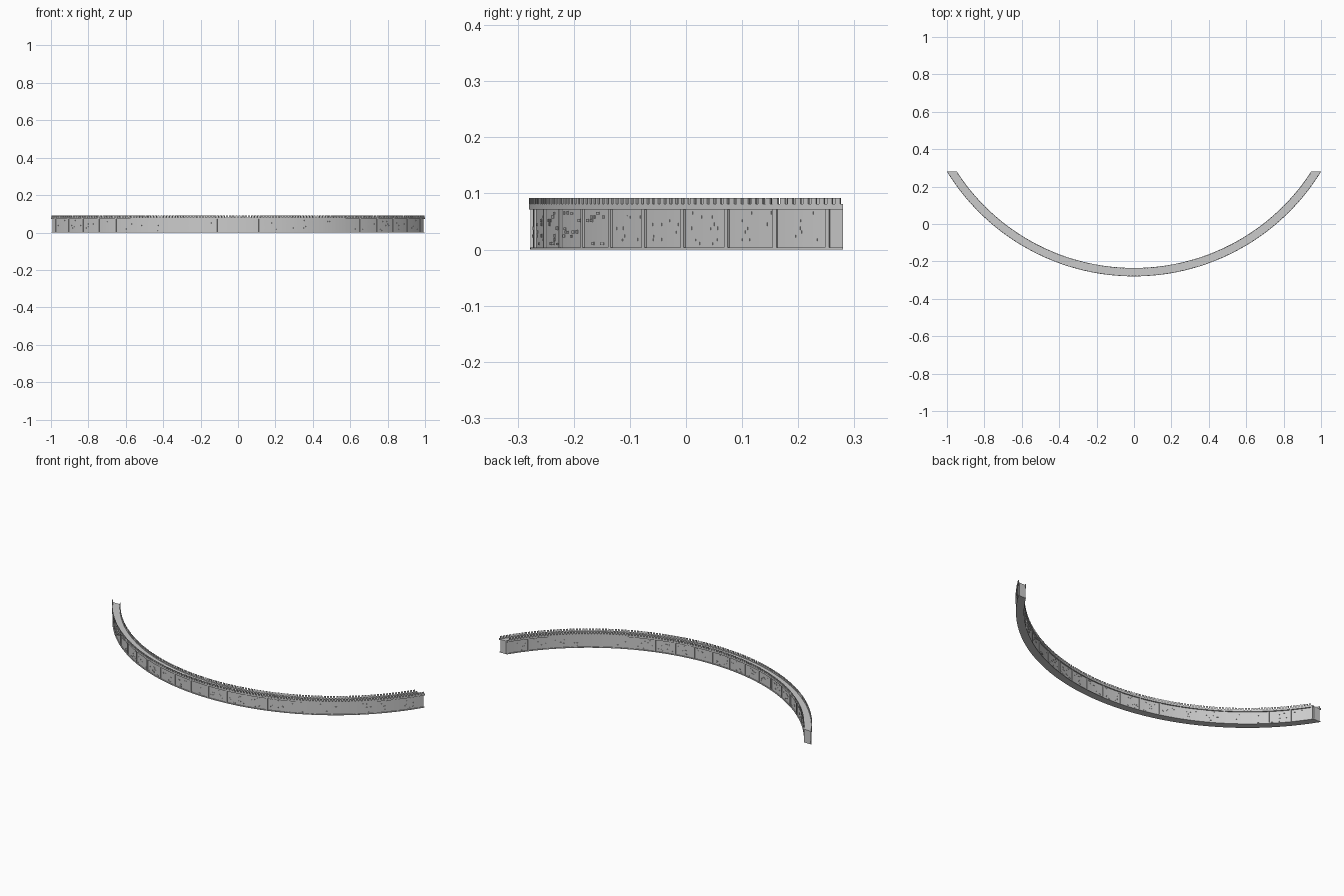
import bpy, bmesh, math, random

if "Cube" in bpy.data.objects:
    bpy.data.objects.remove(bpy.data.objects["Cube"])

random.seed(4)
CY = 0.893            # centre of the arc (y)
R_OUT, R_IN = 1.173, 1.128
Y_CUT = 0.28          # both ends are cut flat on this plane
T_END = 1.03


def place(r, t, z):
    lim = math.acos((CY - Y_CUT) / r)
    t = max(-lim, min(lim, t))
    return (r * math.sin(t), CY - r * math.cos(t), z)


def sweep(bm, profile, t0, t1, n):
    """Sweep a closed (radius, z) profile along the arc."""
    rings = []
    for i in range(n + 1):
        t = t0 + (t1 - t0) * i / n
        rings.append([bm.verts.new(place(r, t, z)) for r, z in profile])
    m = len(profile)
    for a, b in zip(rings, rings[1:]):
        for j in range(m):
            k = (j + 1) % m
            bm.faces.new((a[j], a[k], b[k], b[j]))
    bm.faces.new(rings[0][::-1])
    bm.faces.new(rings[-1])


def rect(r0, r1, z0, z1):
    return [(r0, z0), (r1, z0), (r1, z1), (r0, z1)]


def finish(bm, name):
    bmesh.ops.recalc_face_normals(bm, faces=bm.faces)
    me = bpy.data.meshes.new(name)
    bm.to_mesh(me)
    bm.free()
    bpy.context.collection.objects.link(bpy.data.objects.new(name, me))


# wall core
W_OUT, W_IN = R_OUT - 0.007, R_IN + 0.007
bm = bmesh.new()
sweep(bm, rect(W_IN, W_OUT, 0.003, 0.074), -T_END, T_END, 120)
finish(bm, "wall_core")

# thin base course
bm = bmesh.new()
sweep(bm, rect(R_IN + 0.002, R_OUT - 0.002, 0, 0.004), -T_END, T_END, 120)
finish(bm, "base_course")

# walkway with a low parapet on each side
P = 0.004
bm = bmesh.new()
sweep(bm, [(R_IN, 0.071), (R_OUT, 0.071), (R_OUT, 0.081), (R_OUT - P, 0.081),
           (R_OUT - P, 0.076), (R_IN + P, 0.076), (R_IN + P, 0.081), (R_IN, 0.081)],
      -T_END, T_END, 120)
finish(bm, "walkway")

# merlons on both parapets
N = 140
bm = bmesh.new()
for i in range(N):
    t = (i + 0.5 - N / 2) * 2 * 1.018 / N
    for r in (R_OUT - P, R_IN):
        if abs(t) + 0.005 < math.acos((CY - Y_CUT) / r):
            sweep(bm, rect(r, r + P, 0.081, 0.092), t - 0.0046, t + 0.0046, 1)
finish(bm, "merlons")

# pilasters dividing the wall into bays, outside and inside
STEP = 0.099
bm = bmesh.new()
for k in range(-10, 11):
    t = k * STEP
    sweep(bm, rect(W_OUT - 0.001, R_OUT - 0.003, 0.004, 0.071), t - 0.0038, t + 0.0038, 1)
    sweep(bm, rect(R_IN + 0.003, W_IN + 0.001, 0.004, 0.071), t - 0.0038, t + 0.0038, 1)
finish(bm, "pilasters")

# scattered raised stones, laid in rows within each bay
bm = bmesh.new()
for k in range(-10, 10):
    for r0, r1 in ((W_OUT - 0.001, W_OUT + 0.0012), (W_IN - 0.0012, W_IN + 0.001)):
        for _ in range(random.randint(6, 12)):
            t = (k + random.uniform(0.13, 0.87)) * STEP
            w = random.uniform(0.003, 0.006)
            z = 0.008 + random.randint(0, 8) * 0.0068
            sweep(bm, rect(r0, r1, z, z + random.uniform(0.004, 0.0062)), t - w, t + w, 1)
finish(bm, "raised_stones")
